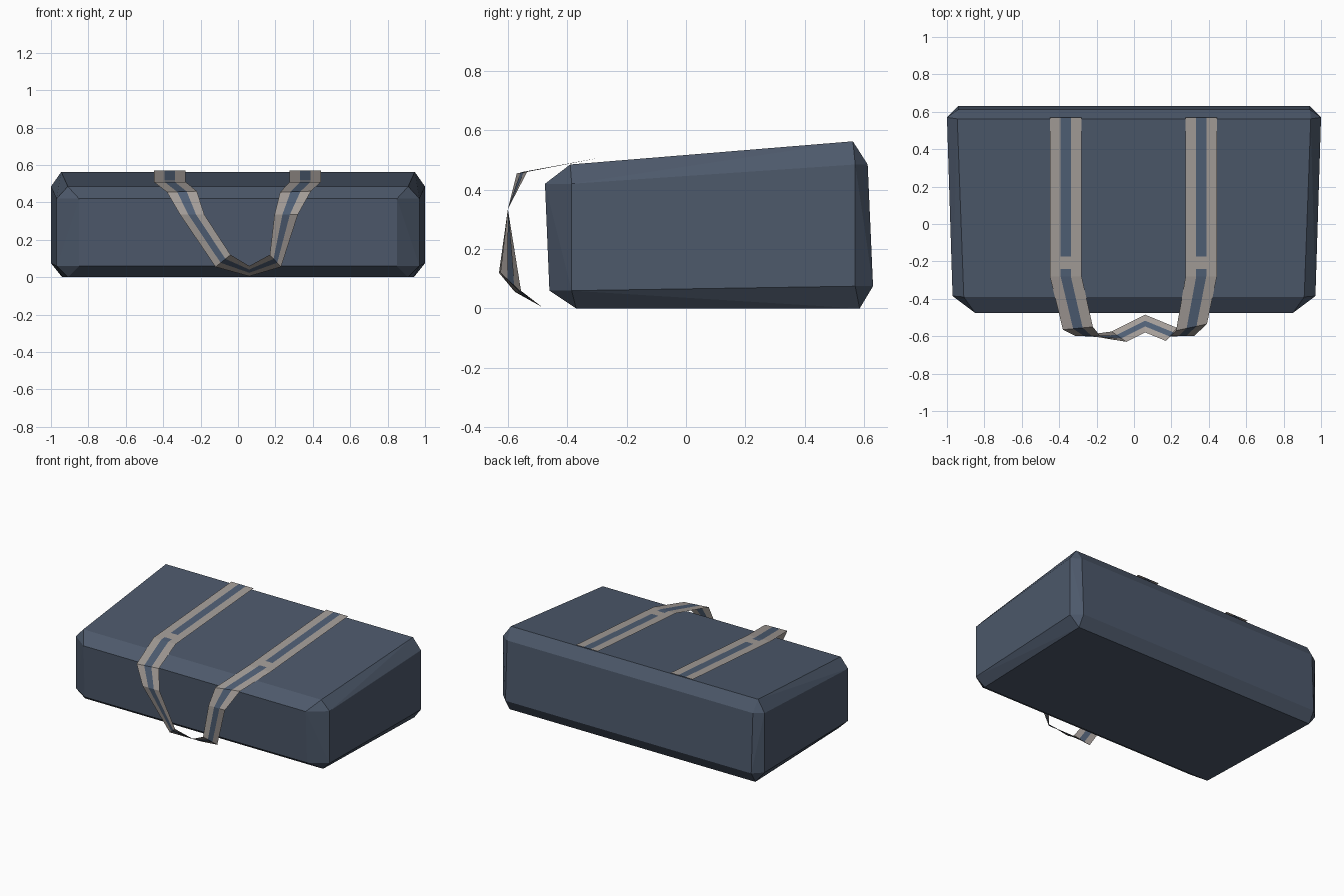
import bpy, bmesh
from mathutils import Vector

if "Cube" in bpy.data.objects:
    bpy.data.objects.remove(bpy.data.objects["Cube"])


def srgb(r, g, b):
    f = lambda c: c / 12.92 if c <= 0.04045 else ((c + 0.055) / 1.055) ** 2.4
    return (f(r / 255), f(g / 255), f(b / 255), 1)


def material(name, rgb):
    m = bpy.data.materials.new(name)
    m.diffuse_color = srgb(*rgb)
    m.use_nodes = True
    m.node_tree.nodes["Principled BSDF"].inputs["Base Color"].default_value = m.diffuse_color
    return m


slate = material("slate blue", (77, 89, 107))
grey = material("warm grey webbing", (165, 158, 153))
blue = material("strap centre blue", (80, 96, 118))


def finish(bm, name, mats):
    me = bpy.data.meshes.new(name)
    bm.to_mesh(me)
    bm.free()
    for m in mats:
        me.materials.append(m)
    ob = bpy.data.objects.new(name, me)
    bpy.context.collection.objects.link(ob)
    return ob


# Bag body: a tapered box with bevelled edges, each corner given by its
# points on the side, front/back and top/bottom faces; mirrored in x
corners = [
    [(0.97, -0.385, 0.42), (0.85, -0.475, 0.42), (0.91, -0.39, 0.485)],   # front top
    [(0.97, -0.385, 0.06), (0.85, -0.46, 0.06), (0.91, -0.37, 0.0)],      # front bottom
    [(1.0, 0.57, 0.485), (0.94, 0.612, 0.485), (0.945, 0.562, 0.563)],    # back top
    [(1.0, 0.57, 0.075), (0.94, 0.63, 0.075), (0.94, 0.585, 0.0)],        # back bottom
]
bm = bmesh.new()
for corner in corners:
    for x, y, z in corner:
        bm.verts.new((x, y, z))
        bm.verts.new((-x, y, z))
bmesh.ops.convex_hull(bm, input=bm.verts)
bmesh.ops.dissolve_limit(bm, angle_limit=0.05, verts=bm.verts, edges=bm.edges)
bmesh.ops.recalc_face_normals(bm, faces=bm.faces)
finish(bm, "bag_body", [slate])


# Strap: one thin ribbon given by its outer and inner edge at each station,
# running over the top, hanging as a handle at the front, and back again
def top(y, side):
    z = 0.571 + (y - 0.57) * 0.0725
    return [(side * 0.45, y, z), (side * 0.28, y, z)]


left = [top(y, -1) for y in (0.57, -0.175, -0.24, -0.28)]
right = [top(y, 0.985) for y in (-0.28, -0.24, -0.175, 0.57)]
handle = [
    [(-0.38, -0.565, 0.455), (-0.22, -0.55, 0.46)],
    [(-0.31, -0.60, 0.335), (-0.18, -0.60, 0.335)],
    [(-0.12, -0.575, 0.055), (-0.04, -0.63, 0.12)],
    [(0.06, -0.485, 0.005), (0.06, -0.58, 0.06)],
    [(0.23, -0.555, 0.055), (0.17, -0.625, 0.12)],
    [(0.32, -0.60, 0.335), (0.195, -0.60, 0.335)],
    [(0.39, -0.535, 0.46), (0.225, -0.57, 0.455)],
]
stations = left + handle + right
bm = bmesh.new()
rows = []
for a, b in stations:
    a, b = Vector(a), Vector(b)
    rows.append([bm.verts.new(a.lerp(b, t)) for t in (0, 0.34, 0.66, 1)])
cross_bars = (1, len(rows) - 3)
for i in range(len(rows) - 1):
    for j in range(3):
        f = bm.faces.new((rows[i][j], rows[i + 1][j], rows[i + 1][j + 1], rows[i][j + 1]))
        # blue centre stripe, interrupted by the grey cross bars
        f.material_index = 1 if j == 1 and i not in cross_bars else 0
bm.normal_update()
if bm.faces[:][0].normal.z < 0:
    bmesh.ops.reverse_faces(bm, faces=bm.faces)
finish(bm, "carry_strap", [grey, blue])
